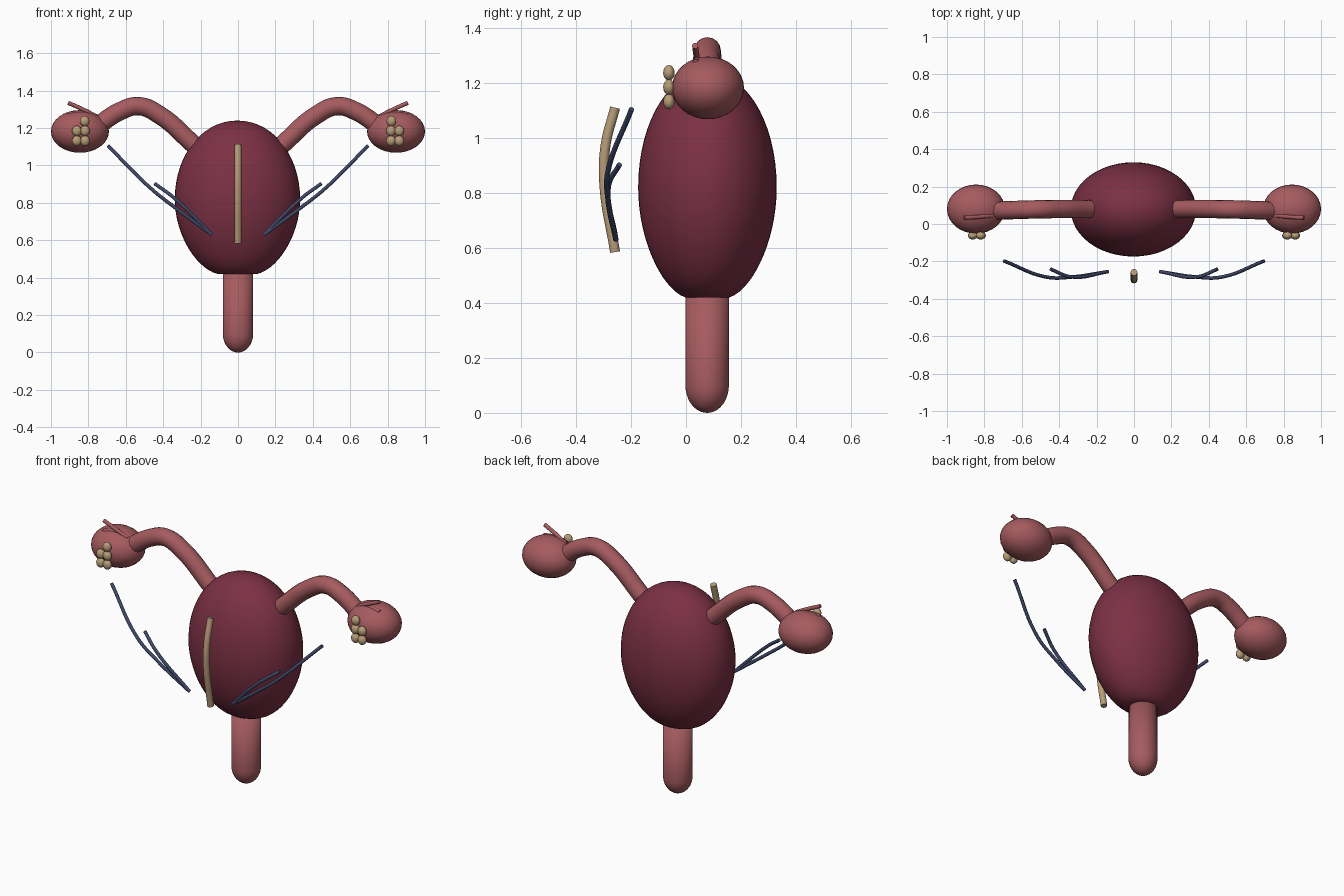
import bpy, bmesh, math
from mathutils import Vector
from mathutils.geometry import interpolate_bezier

if "Cube" in bpy.data.objects:
    bpy.data.objects.remove(bpy.data.objects["Cube"])


def material(name, rgb):
    m = bpy.data.materials.new(name)
    m.diffuse_color = (*rgb, 1)
    m.use_nodes = True
    m.node_tree.nodes["Principled BSDF"].inputs["Base Color"].default_value = m.diffuse_color
    return m


MAROON = material("maroon", (0.20, 0.030, 0.058))
PINK = material("pink", (0.38, 0.105, 0.115))
TAN = material("tan", (0.48, 0.34, 0.19))
BLUE = material("slate_blue", (0.050, 0.065, 0.14))


def lathe(name, profile, centre, rx, ry, mat, sides=48):
    """Revolve (radius, z) points; first and last points lie on the axis."""
    bm = bmesh.new()
    rings = []
    for r, z in profile:
        if r < 1e-5:
            rings.append([bm.verts.new((centre[0], centre[1], z))])
        else:
            rings.append([bm.verts.new((centre[0] + rx * r * math.cos(2 * math.pi * i / sides),
                                        centre[1] + ry * r * math.sin(2 * math.pi * i / sides), z))
                          for i in range(sides)])
    for a, b in zip(rings, rings[1:]):
        for i in range(sides):
            j = (i + 1) % sides
            if len(a) == 1:
                bm.faces.new((a[0], b[i], b[j]))
            elif len(b) == 1:
                bm.faces.new((a[i], b[0], a[j]))
            else:
                bm.faces.new((a[i], b[i], b[j], a[j]))
    bmesh.ops.recalc_face_normals(bm, faces=bm.faces)
    for f in bm.faces:
        f.smooth = True
    me = bpy.data.meshes.new(name)
    bm.to_mesh(me)
    bm.free()
    me.materials.append(mat)
    ob = bpy.data.objects.new(name, me)
    bpy.context.collection.objects.link(ob)
    return ob


def ellipsoid(name, centre, radii, mat, segs=32):
    bpy.ops.mesh.primitive_uv_sphere_add(segments=segs, ring_count=segs // 2, location=centre)
    ob = bpy.context.object
    ob.name = name
    ob.scale = radii
    bpy.ops.object.shade_smooth()
    ob.data.materials.append(mat)
    return ob


def tube(name, points, radius, mat):
    cu = bpy.data.curves.new(name, 'CURVE')
    cu.dimensions = '3D'
    cu.bevel_depth = radius
    cu.bevel_resolution = 6
    cu.resolution_u = 10
    cu.use_fill_caps = True
    sp = cu.splines.new('BEZIER')
    sp.bezier_points.add(len(points) - 1)
    for bp, p in zip(sp.bezier_points, points):
        bp.co = p
        bp.handle_left_type = bp.handle_right_type = 'AUTO'
    cu.materials.append(mat)
    ob = bpy.data.objects.new(name, cu)
    bpy.context.collection.objects.link(ob)
    return ob


def bez(*pts, n=16):
    return [(p.x, p.y) for p in interpolate_bezier(*[Vector((x, y, 0)) for x, y in pts], n)]


# Egg-shaped body
upper = bez((0, 1.24), (0.58, 1.24), (1, 1.05), (1, 0.82))
lower = bez((1, 0.82), (1, 0.63), (0.66, 0.45), (0.32, 0.42))
lathe("uterus_body", upper + lower[1:] + [(0, 0.415)], (-0.003, 0.078), 0.335, 0.252, MAROON)

# Round-ended neck
neck = [(0, 0.46), (1, 0.46), (1, 0.10)]
neck += [(math.cos(a), 0.10 - 0.10 * math.sin(a)) for a in [math.pi / 2 * i / 10 for i in range(1, 10)]]
lathe("cervix", neck + [(0, 0)], (0, 0.077), 0.081, 0.079, PINK)

# Bowed rod in front
tube("front_rod", [(0, -0.258, 1.11), (0, -0.293, 0.97), (0, -0.297, 0.83), (0, -0.258, 0.585)], 0.018, TAN)

# Paired parts
for side, s in (("left", -1), ("right", 1)):
    def path(pts):
        return [(s * x, y, z) for x, y, z in pts]

    tube(side + "_tube", path([(0.235, 0.08, 1.11), (0.42, 0.08, 1.27), (0.53, 0.078, 1.317),
                               (0.63, 0.075, 1.29), (0.76, 0.07, 1.205)]), 0.049, PINK)
    ellipsoid(side + "_ovary", (s * 0.845, 0.08, 1.182), (0.155, 0.131, 0.114), PINK)

    # Small fringe strands
    tube(side + "_fringe_upper", path([(0.76, 0.045, 1.265), (0.83, 0.038, 1.30), (0.908, 0.033, 1.335)]), 0.011, PINK)
    tube(side + "_fringe_middle", path([(0.76, 0.045, 1.265), (0.83, 0.04, 1.283), (0.91, 0.036, 1.275)]), 0.011, PINK)

    # Bead cluster
    for i, (x, z) in enumerate([(0.82, 1.237), (0.818, 1.185), (0.862, 1.185), (0.818, 1.132), (0.862, 1.132)]):
        ellipsoid(f"{side}_bead_{i + 1}", (s * x, -0.062, z), (0.026, 0.021, 0.028), TAN, 16)

    # Forked vessels
    tube(side + "_vessel", path([(0.695, -0.198, 1.105), (0.46, -0.285, 0.872),
                                 (0.33, -0.283, 0.77), (0.14, -0.255, 0.63)]), 0.0095, BLUE)
    tube(side + "_vessel_branch", path([(0.445, -0.242, 0.903), (0.34, -0.282, 0.825),
                                        (0.14, -0.255, 0.63)]), 0.0095, BLUE)
